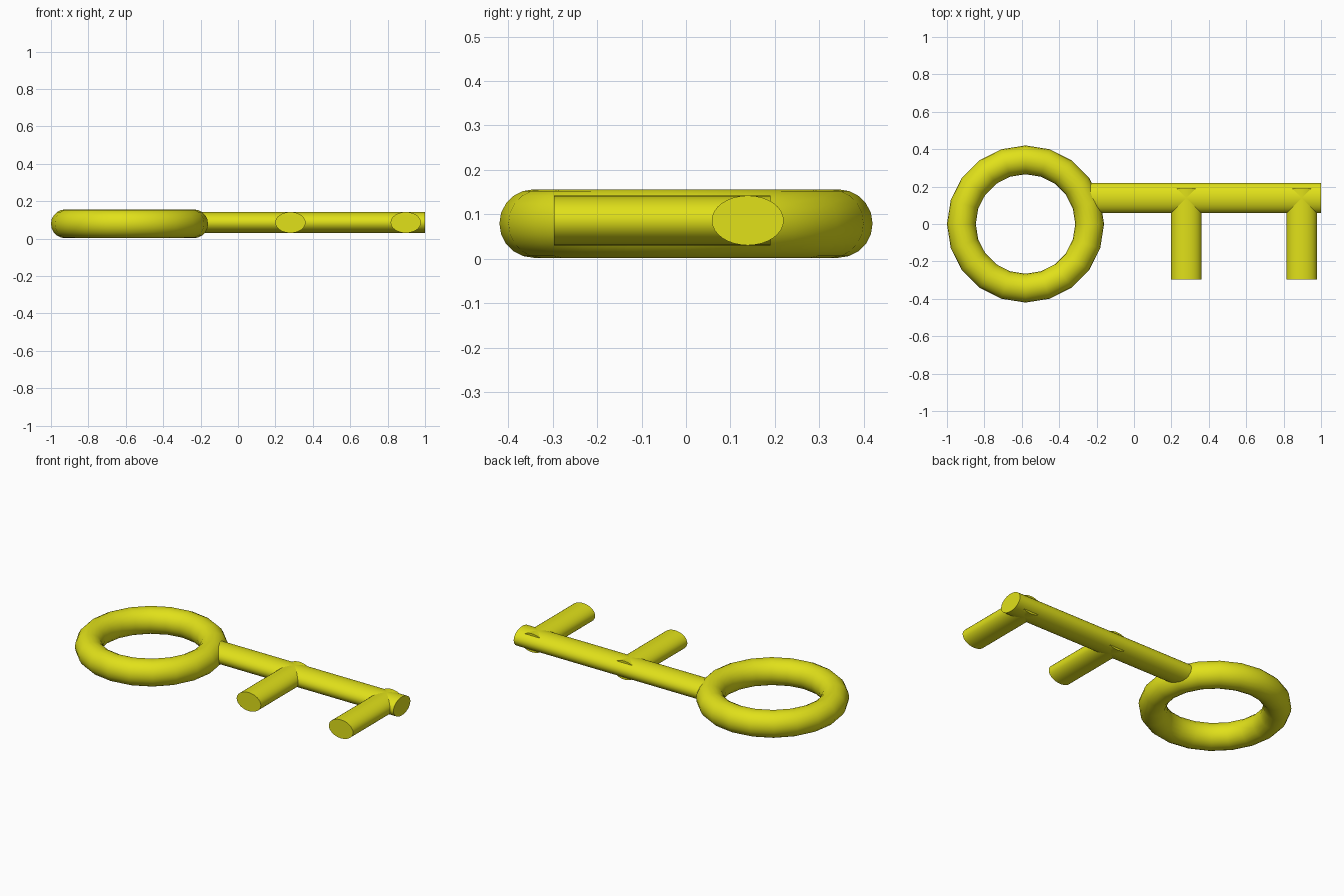
import bpy
from math import pi, radians

if "Cube" in bpy.data.objects:
    bpy.data.objects.remove(bpy.data.objects["Cube"])

yellow = bpy.data.materials.new("yellow")
yellow.diffuse_color = (0.75, 0.75, 0.01, 1)
yellow.use_nodes = True
yellow.node_tree.nodes["Principled BSDF"].inputs["Base Color"].default_value = yellow.diffuse_color

RY, RZ = 0.081, 0.056   # half width and half height of the oval rods
ZC = 0.086              # rod centre height


def finish(name):
    ob = bpy.context.object
    ob.name = name
    ob.data.materials.append(yellow)
    bpy.ops.object.transform_apply(location=False, rotation=True, scale=True)
    bpy.ops.object.shade_smooth_by_angle(angle=radians(40))
    return ob


def rod(name, start, end, along_x):
    """Oval rod lying flat between two points."""
    mid = [(a + b) / 2 for a, b in zip(start, end)]
    length = abs(end[0] - start[0]) if along_x else abs(end[1] - start[1])
    rot = (0, pi / 2, 0) if along_x else (pi / 2, 0, 0)
    bpy.ops.mesh.primitive_cylinder_add(vertices=32, radius=1, depth=length,
                                        location=(mid[0], mid[1], ZC), rotation=rot)
    bpy.context.object.scale = (RZ, RY, 1) if along_x else (RY, RZ, 1)
    return finish(name)


# Ring handle
bpy.ops.mesh.primitive_torus_add(major_segments=20, minor_segments=20,
                                 major_radius=0.343, minor_radius=0.077,
                                 location=(-0.58, 0, 0.079))
finish("ring_handle")

# Shaft
rod("shaft", (-0.25, 0.139), (1.0, 0.139), True)

# Two teeth
for i, x in enumerate((0.28, 0.897)):
    rod(f"tooth_{i + 1}", (x, -0.297), (x, 0.19), False)
